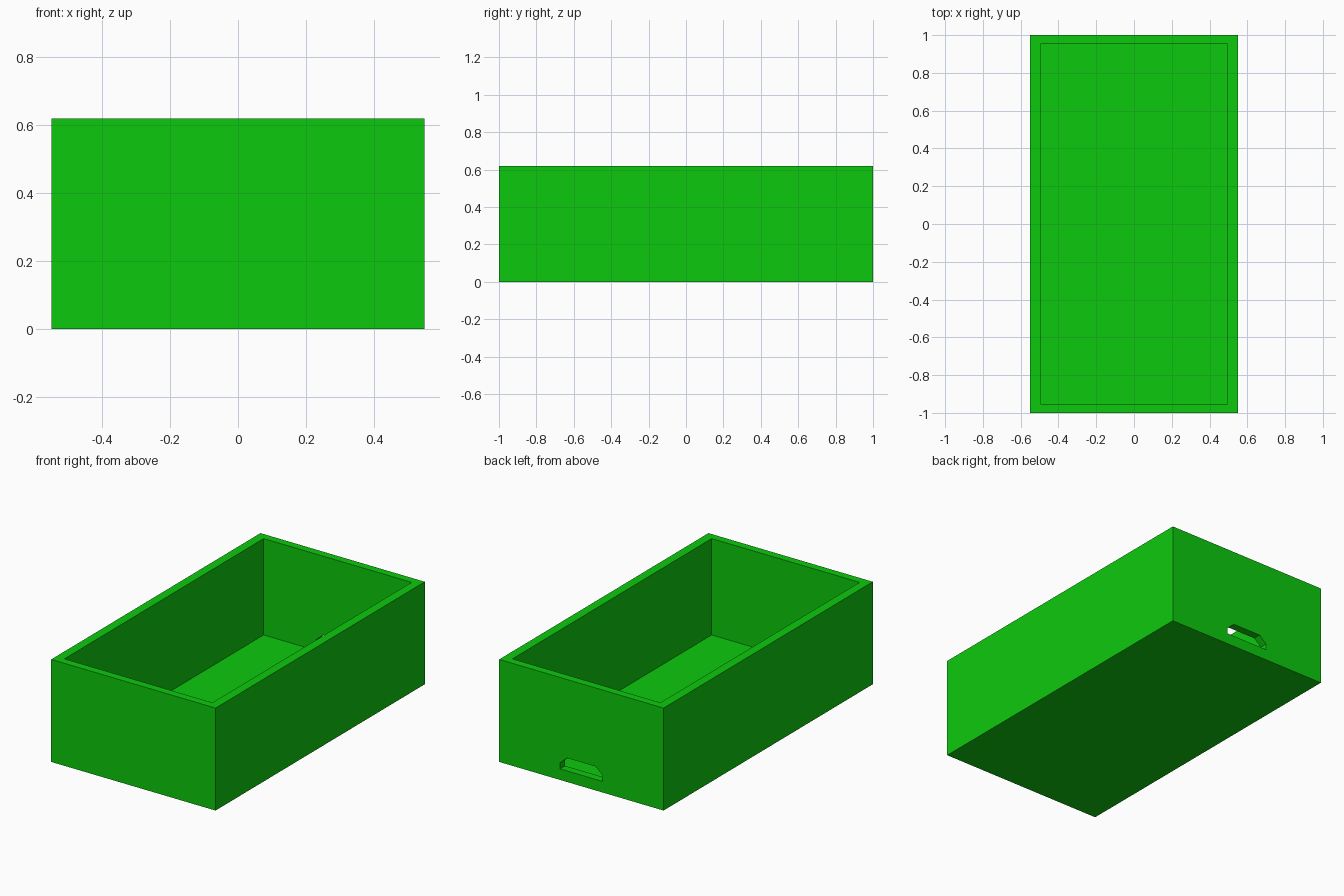
import bpy, bmesh

if "Cube" in bpy.data.objects:
    bpy.data.objects.remove(bpy.data.objects["Cube"])

green = bpy.data.materials.new("bright green")
green.diffuse_color = (0.004, 0.584, 0.004, 1)
green.use_nodes = True
green.node_tree.nodes["Principled BSDF"].inputs["Base Color"].default_value = green.diffuse_color


def prism(name, profile, axis, start, depth):
    """Extrude a 2D profile along y or z from start by depth."""
    bm = bmesh.new()
    verts = [bm.verts.new((a, b, start) if axis == "z" else (a, start, b)) for a, b in profile]
    face = bm.faces.new(verts)
    new = bmesh.ops.extrude_face_region(bm, geom=[face])["geom"]
    move = (0, 0, depth) if axis == "z" else (0, depth, 0)
    bmesh.ops.translate(bm, vec=move, verts=[v for v in new if isinstance(v, bmesh.types.BMVert)])
    bmesh.ops.recalc_face_normals(bm, faces=bm.faces)
    mesh = bpy.data.meshes.new(name)
    bm.to_mesh(mesh)
    bm.free()
    mesh.materials.append(green)
    obj = bpy.data.objects.new(name, mesh)
    bpy.context.collection.objects.link(obj)
    return obj


def rect(x, y):
    return [(-x, -y), (x, -y), (x, y), (-x, y)]


def cut(target, cutter):
    mod = target.modifiers.new("cut", "BOOLEAN")
    mod.operation = "DIFFERENCE"
    mod.solver = "EXACT"
    mod.object = cutter
    bpy.context.view_layer.objects.active = target
    bpy.ops.object.modifier_apply(modifier=mod.name)
    bpy.data.objects.remove(cutter)


# open tray
tray = prism("open_tray", rect(0.55, 1.0), "z", 0, 0.62)

# hollow interior
cut(tray, prism("cavity_cutter", rect(0.495, 0.952), "z", 0.037, 0.7))

# connector slot with chamfered top corners, through the back wall
slot = [(-0.143, 0.067), (0.143, 0.067), (0.143, 0.103),
        (0.095, 0.145), (-0.095, 0.145), (-0.143, 0.103)]
cut(tray, prism("slot_cutter", slot, "y", 0.9, 0.2))
